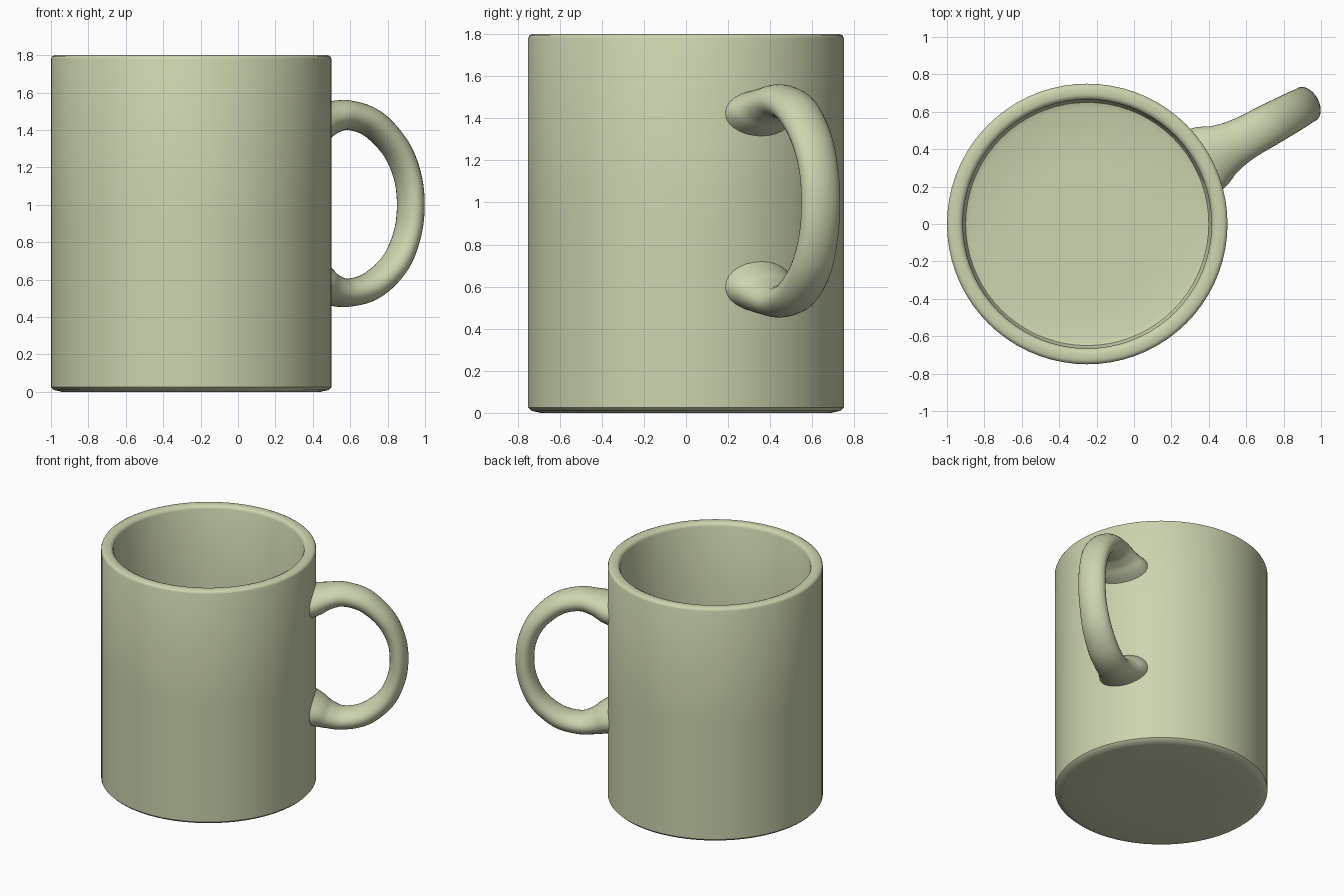
import bpy, bmesh, math
from mathutils import Vector

if "Cube" in bpy.data.objects:
    bpy.data.objects.remove(bpy.data.objects["Cube"])

CX = -0.25                      # body axis
ANGLE = math.radians(28.6)      # direction the handle points

glaze = bpy.data.materials.new("pale_sage_glaze")
glaze.diffuse_color = (0.60, 0.66, 0.43, 1)
glaze.use_nodes = True
glaze.node_tree.nodes["Principled BSDF"].inputs["Base Color"].default_value = glaze.diffuse_color


def finish(bm, name, angle):
    bmesh.ops.recalc_face_normals(bm, faces=bm.faces)
    me = bpy.data.meshes.new(name)
    bm.to_mesh(me)
    bm.free()
    me.materials.append(glaze)
    ob = bpy.data.objects.new(name, me)
    bpy.context.collection.objects.link(ob)
    bpy.ops.object.select_all(action='DESELECT')
    ob.select_set(True)
    bpy.context.view_layer.objects.active = ob
    bpy.ops.object.shade_smooth_by_angle(angle=math.radians(angle))
    return ob


def skin(rings):
    """Bridge successive vertex rings and cap both ends."""
    bm = bmesh.new()
    loops = [[bm.verts.new(p) for p in ring] for ring in rings]
    n = len(loops[0])
    for a, b in zip(loops, loops[1:]):
        for i in range(n):
            j = (i + 1) % n
            bm.faces.new((a[i], a[j], b[j], b[i]))
    bm.faces.new(loops[0])
    bm.faces.new(loops[-1])
    return bm


# Mug body: hollow lathe from underside, up the wall, over the rim, down inside
profile = [(0.36, 0), (0.69, 0), (0.735, 0.01), (0.75, 0.025), (0.75, 0.92),
           (0.75, 1.78), (0.745, 1.792), (0.73, 1.8), (0.69, 1.8),
           (0.673, 1.792), (0.665, 1.775), (0.665, 0.92), (0.665, 0.13),
           (0.65, 0.1), (0.62, 0.09), (0.35, 0.09)]
SEG = 72
body = [[(CX + r * math.cos(2 * math.pi * i / SEG),
          r * math.sin(2 * math.pi * i / SEG), z) for i in range(SEG)]
        for r, z in profile]
finish(skin(body), "mug_body", 40)

# Handle: (radius from axis, height, half thickness, half width)
keys = [(0.69, 1.42, 0.125, 0.19), (0.76, 1.435, 0.105, 0.175),
        (0.84, 1.462, 0.088, 0.14), (0.95, 1.48, 0.08, 0.118),
        (1.10, 1.437, 0.076, 0.112), (1.24, 1.31, 0.07, 0.106),
        (1.315, 1.16, 0.066, 0.10), (1.337, 1.00, 0.065, 0.10),
        (1.315, 0.84, 0.066, 0.10), (1.24, 0.685, 0.07, 0.106),
        (1.10, 0.568, 0.075, 0.112), (0.95, 0.53, 0.076, 0.118),
        (0.84, 0.55, 0.088, 0.14), (0.76, 0.583, 0.11, 0.175),
        (0.69, 0.605, 0.135, 0.19)]
keys = [Vector(k) for k in keys]


def spline(pts, steps):
    """Catmull-Rom interpolation through the keys."""
    p = [2 * pts[0] - pts[1]] + pts + [2 * pts[-1] - pts[-2]]
    out = []
    for i in range(1, len(p) - 2):
        a, b, c, d = p[i - 1:i + 3]
        for s in range(steps):
            t = s / steps
            out.append(0.5 * (2 * b + (c - a) * t
                              + (2 * a - 5 * b + 4 * c - d) * t * t
                              + (3 * b - a - 3 * c + d) * t ** 3))
    return out + [pts[-1]]


path = spline(keys, 5)
out_dir = Vector((math.cos(ANGLE), math.sin(ANGLE), 0))
side = Vector((-math.sin(ANGLE), math.cos(ANGLE), 0))
up = Vector((0, 0, 1))
rings = []
for i, k in enumerate(path):
    a, b = path[max(i - 1, 0)], path[min(i + 1, len(path) - 1)]
    tangent = (out_dir * (b[0] - a[0]) + up * (b[1] - a[1])).normalized()
    normal = tangent.cross(side)
    centre = Vector((CX, 0, 0)) + out_dir * k[0] + up * k[1]
    rings.append([centre + normal * (k[2] * math.cos(2 * math.pi * j / 28))
                  + side * (k[3] * math.sin(2 * math.pi * j / 28))
                  for j in range(28)])
finish(skin(rings), "mug_handle", 50)
